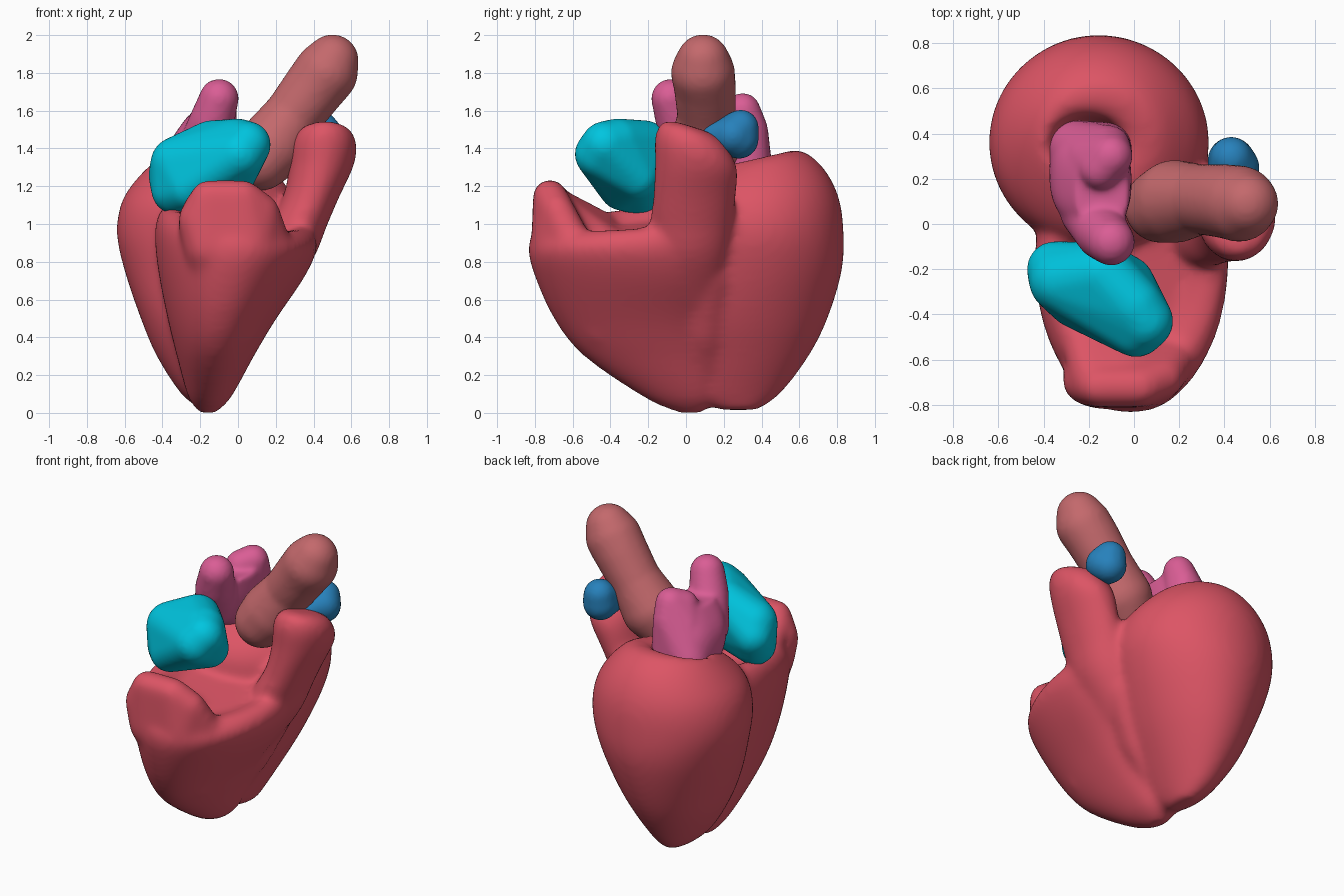
import bpy, bmesh, math
from mathutils import Vector


def curve(sections, steps=4):
    """Smoothly interpolate between the given sections."""
    out = []
    last = len(sections) - 1
    for k in range(last):
        p0, p1, p2, p3 = (sections[min(max(k + d, 0), last)] for d in (-1, 0, 1, 2))
        for s in range(steps):
            t = s / steps
            out.append([0.5 * (2 * b + (c - a) * t + (2 * a - 5 * b + 4 * c - d) * t * t
                               + (3 * b - a - 3 * c + d) * t ** 3)
                        for a, b, c, d in zip(p0, p1, p2, p3)])
    return out + [list(sections[-1])]


def loft(bm, sections, taper=0.0, power=2.0, lean=0.0, n=48):
    """Stack of ovals (z, cx, cy, rx, ry, tilt); taper widens the back, lean lifts the left."""
    rings = []
    for z, cx, cy, rx, ry, tilt in curve(sections):
        ring = []
        for i in range(n):
            a = 2 * math.pi * i / n
            c, s = math.cos(a), math.sin(a)
            c = math.copysign(abs(c) ** (2 / power), c)
            s = math.copysign(abs(s) ** (2 / power), s)
            x = rx * c * (1 + taper * s)
            ring.append(bm.verts.new((cx + x, cy + ry * s,
                                      z + tilt * ry * s - lean * x * max(0, z - 0.3))))
        rings.append(ring)
    for lo, hi in zip(rings, rings[1:]):
        for i in range(n):
            j = (i + 1) % n
            bm.faces.new((lo[i], lo[j], hi[j], hi[i]))
    bm.faces.new(rings[0][::-1])
    bm.faces.new(rings[-1])


def hull(bm, balls, n=220):
    """Convex skin around balls (x, y, z, r)."""
    verts = []
    for x, y, z, r in balls:
        for i in range(n):
            h = 1 - 2 * (i + 0.5) / n
            a = i * 2.399963
            q = math.sqrt(1 - h * h)
            d = Vector((q * math.cos(a), q * math.sin(a), h))
            verts.append(bm.verts.new(Vector((x, y, z)) + d * r))
    res = bmesh.ops.convex_hull(bm, input=verts)
    junk = {g for g in res["geom_interior"] + res["geom_unused"]
            if isinstance(g, bmesh.types.BMVert)}
    bmesh.ops.delete(bm, geom=list(junk), context='VERTS')


def chain(bm, balls):
    for pair in zip(balls, balls[1:]):
        hull(bm, pair)


def finish(bm, name, colour, voxel=0.015, smooth=10):
    """Fuse overlapping volumes into one soft skin."""
    bmesh.ops.recalc_face_normals(bm, faces=bm.faces)
    me = bpy.data.meshes.new(name)
    bm.to_mesh(me)
    bm.free()
    ob = bpy.data.objects.new(name, me)
    bpy.context.collection.objects.link(ob)
    mat = bpy.data.materials.new(name + "_colour")
    mat.diffuse_color = (*colour, 1)
    me.materials.append(mat)
    me.polygons.foreach_set("use_smooth", [True] * len(me.polygons))
    m = ob.modifiers.new("fuse", 'REMESH')
    m.mode = 'VOXEL'
    m.voxel_size = voxel
    m.use_smooth_shade = True
    m = ob.modifiers.new("soften", 'SMOOTH')
    m.factor = 0.5
    m.iterations = smooth


# Heart muscle: rear chamber with a pit in its tilted top
bm = bmesh.new()
loft(bm, [(0.015, -0.14, 0.28, 0.05, 0.10, 0), (0.10, -0.17, 0.26, 0.13, 0.24, 0),
          (0.30, -0.18, 0.29, 0.25, 0.36, 0), (0.50, -0.17, 0.31, 0.345, 0.44, 0),
          (0.75, -0.16, 0.35, 0.44, 0.475, 0), (0.95, -0.155, 0.36, 0.487, 0.475, 0),
          (1.12, -0.155, 0.36, 0.46, 0.45, 0.04), (1.25, -0.155, 0.36, 0.37, 0.37, 0.12),
          (1.34, -0.16, 0.37, 0.26, 0.24, 0.2), (1.33, -0.20, 0.36, 0.18, 0.14, 0.25),
          (1.25, -0.2, 0.36, 0.14, 0.11, 0.2), (1.10, -0.2, 0.36, 0.10, 0.08, 0)])
# Front chamber with a shallow floor, higher on the left
loft(bm, [(0.0, -0.16, 0.02, 0.04, 0.06, 0), (0.08, -0.15, -0.03, 0.11, 0.19, 0),
          (0.30, -0.12, -0.18, 0.20, 0.36, 0), (0.50, -0.09, -0.25, 0.28, 0.45, 0),
          (0.75, -0.04, -0.28, 0.38, 0.53, 0), (0.92, -0.01, -0.29, 0.42, 0.545, 0.05),
          (1.01, 0.0, -0.28, 0.39, 0.50, 0.1), (1.03, 0.0, -0.27, 0.32, 0.41, 0.1),
          (0.97, 0.0, -0.25, 0.22, 0.28, 0.1)], taper=0.17, power=2.2, lean=0.22)
# Raised front wall and its flank
hull(bm, [(-0.16, -0.72, 1.145, 0.09), (0.03, -0.72, 1.145, 0.09), (0.13, -0.68, 1.07, 0.09),
          (-0.21, -0.69, 1.02, 0.11), (-0.12, -0.45, 0.45, 0.10), (0.0, -0.45, 0.45, 0.10),
          (-0.15, -0.68, 0.88, 0.14), (0.06, -0.68, 0.88, 0.14), (0.18, -0.60, 0.90, 0.10)])
hull(bm, [(-0.19, -0.68, 1.10, 0.09), (-0.02, -0.68, 1.08, 0.09),
          (-0.25, -0.45, 0.98, 0.09), (-0.05, -0.45, 0.92, 0.09)])
# Outflow neck, with a fillet toward the rear chamber
loft(bm, [(0.50, 0.05, 0.03, 0.12, 0.16, 0), (0.80, 0.22, 0.02, 0.17, 0.21, 0),
          (1.00, 0.32, 0.03, 0.155, 0.22, 0), (1.15, 0.39, 0.045, 0.15, 0.22, 0),
          (1.30, 0.44, 0.055, 0.17, 0.22, -0.1), (1.41, 0.455, 0.04, 0.175, 0.205, -0.25),
          (1.49, 0.46, 0.03, 0.14, 0.16, -0.3), (1.52, 0.46, 0.02, 0.07, 0.08, -0.3)])
chain(bm, [(-0.08, 0.11, 0.22, 0.08), (0.02, 0.10, 0.45, 0.13), (0.14, 0.12, 0.75, 0.16),
           (0.22, 0.11, 0.98, 0.13)])
finish(bm, "heart_muscle", (0.72, 0.09, 0.13), 0.02, 18)

# Front upper chamber
bm = bmesh.new()
hull(bm, [(-0.35, -0.20, 1.26, 0.125), (-0.33, -0.25, 1.18, 0.13),
          (0.01, -0.46, 1.37, 0.13), (0.05, -0.43, 1.42, 0.125),
          (-0.14, -0.22, 1.41, 0.14), (-0.32, -0.25, 1.32, 0.145),
          (-0.03, -0.26, 1.25, 0.12), (0.0, -0.36, 1.43, 0.13),
          (-0.26, -0.34, 1.19, 0.12)])
finish(bm, "front_atrium", (0.0, 0.56, 0.74))

# Rear upper chamber with two stubs
bm = bmesh.new()
loft(bm, [(1.08, -0.20, 0.34, 0.11, 0.09, 0), (1.20, -0.20, 0.27, 0.16, 0.17, 0),
          (1.33, -0.20, 0.22, 0.175, 0.21, 0), (1.45, -0.18, 0.19, 0.17, 0.21, 0),
          (1.58, -0.14, 0.16, 0.12, 0.19, 0)], power=2.5)
chain(bm, [(-0.20, 0.06, 1.38, 0.13), (-0.14, -0.04, 1.54, 0.12), (-0.10, -0.08, 1.665, 0.105)])
hull(bm, [(-0.25, 0.33, 1.28, 0.13), (-0.12, 0.34, 1.28, 0.11), (-0.11, 0.34, 1.50, 0.095),
          (-0.20, 0.29, 1.48, 0.095), (-0.10, 0.30, 1.60, 0.095), (-0.15, 0.24, 1.58, 0.09)])
finish(bm, "rear_atrium", (0.70, 0.11, 0.30))

# Main artery
bm = bmesh.new()
chain(bm, [(0.12, 0.08, 1.34, 0.165), (0.18, 0.10, 1.41, 0.185), (0.29, 0.11, 1.57, 0.155),
           (0.41, 0.10, 1.73, 0.165), (0.465, 0.09, 1.80, 0.17), (0.50, 0.09, 1.865, 0.14)])
finish(bm, "main_artery", (0.55, 0.14, 0.15))

# Small outflow artery cap
bm = bmesh.new()
hull(bm, [(0.41, 0.17, 1.46, 0.085), (0.43, 0.28, 1.45, 0.105), (0.45, 0.25, 1.47, 0.105),
          (0.43, 0.29, 1.51, 0.095)])
finish(bm, "outflow_artery", (0.02, 0.22, 0.50), 0.012, 4)
